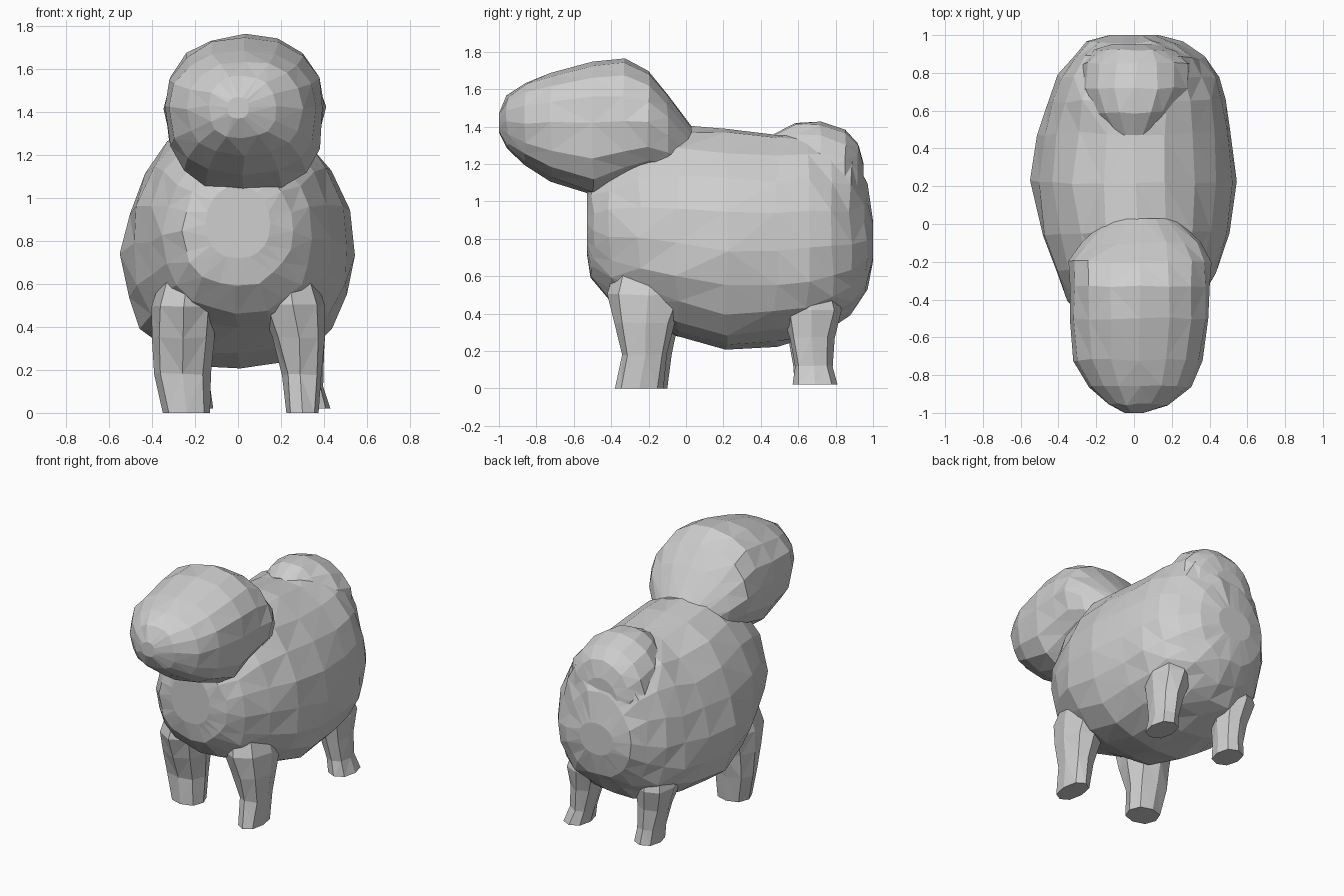
import bpy, bmesh, math, random
from mathutils import Vector

random.seed(4)
grey = bpy.data.materials.new("plain grey")
grey.diffuse_color = (0.62, 0.62, 0.62, 1)


def spow(v, e):
    return math.copysign(abs(v) ** e, v)


def loft(name, rings, jitter=0.0):
    """Skin closed rings of points into a faceted solid."""
    bm = bmesh.new()
    loops = []
    for k, ring in enumerate(rings):
        j = jitter if 0 < k < len(rings) - 1 else 0
        loops.append([bm.verts.new(p + Vector([random.uniform(-j, j) for _ in range(3)]))
                      for p in ring])
    n = len(loops[0])
    for a, b in zip(loops, loops[1:]):
        for i in range(n):
            bm.faces.new((a[i], a[(i + 1) % n], b[(i + 1) % n], b[i]))
    bm.faces.new(loops[0])
    bm.faces.new(loops[-1])
    bmesh.ops.triangulate(bm, faces=bm.faces[:])
    bmesh.ops.recalc_face_normals(bm, faces=bm.faces[:])
    me = bpy.data.meshes.new(name)
    bm.to_mesh(me)
    bm.free()
    me.materials.append(grey)
    ob = bpy.data.objects.new(name, me)
    bpy.context.collection.objects.link(ob)
    return ob


def cross_section(y, zb, zt, zw, hw, xc=0.0, n=20, e_top=1.0, e_low=0.88):
    """Rounded upright section: bottom, top, height of widest point, half width, centre."""
    pts = []
    for i in range(n):
        a = 2 * math.pi * i / n
        e = e_top if i <= n / 2 else e_low
        c, s = spow(math.cos(a), e), spow(math.sin(a), e)
        pts.append(Vector((xc + hw * c, y, zw + s * ((zt - zw) if s > 0 else (zw - zb)))))
    return pts


def leg_section(z, xc, yc, rx, ry, n=8):
    return [Vector((xc + rx * spow(math.cos(a), 0.85), yc + ry * spow(math.sin(a), 0.85), z))
            for a in (2 * math.pi * i / n for i in range(n))]


# woolly body, chest to rump
body = [
    (-0.53, 0.72, 1.06, 0.88, 0.15),
    (-0.50, 0.60, 1.15, 0.85, 0.26),
    (-0.41, 0.47, 1.24, 0.82, 0.35),
    (-0.25, 0.39, 1.34, 0.80, 0.42, 0.005),
    (-0.05, 0.27, 1.40, 0.78, 0.50, 0.01),
    (0.22, 0.20, 1.39, 0.73, 0.54),
    (0.48, 0.22, 1.365, 0.73, 0.51, 0.005),
    (0.65, 0.26, 1.37, 0.75, 0.475, 0.015),
    (0.78, 0.31, 1.36, 0.76, 0.42, 0.025),
    (0.88, 0.40, 1.31, 0.78, 0.345, 0.025),
    (0.96, 0.52, 1.10, 0.80, 0.25, 0.01),
    (1.00, 0.68, 0.90, 0.80, 0.13),
]
loft("body", [cross_section(*r) for r in body], 0.012)

# head, from muzzle to nape, with a flattish chin
head = [
    (-1.00, 1.37, 1.47, 1.42, 0.05, 0.00),
    (-0.955, 1.28, 1.57, 1.43, 0.16, 0.02),
    (-0.86, 1.20, 1.635, 1.42, 0.27, 0.03),
    (-0.72, 1.11, 1.69, 1.42, 0.345, 0.025),
    (-0.50, 1.03, 1.745, 1.42, 0.37, 0.03),
    (-0.33, 1.10, 1.76, 1.43, 0.375, 0.03),
    (-0.20, 1.15, 1.70, 1.42, 0.375, 0.03),
    (-0.10, 1.15, 1.58, 1.35, 0.31, 0.04),
    (0.03, 1.15, 1.40, 1.25, 0.18, 0.04),
]
loft("head", [cross_section(*r, n=16, e_top=0.92, e_low=0.78) for r in head], 0.007)

# rounded tail tuft blending into the rump
tail = [
    (0.47, 1.15, 1.36, 1.25, 0.12),
    (0.59, 1.00, 1.425, 1.20, 0.22),
    (0.72, 0.90, 1.43, 1.16, 0.29, 0.01),
    (0.85, 0.85, 1.385, 1.12, 0.285, 0.015),
    (0.92, 0.85, 1.31, 1.08, 0.22, 0.01),
    (0.95, 0.88, 1.20, 1.05, 0.13),
]
loft("tail", [cross_section(*r, n=16) for r in tail], 0.006)

# legs: the two sides stand slightly differently
legs = {
    "front_leg_left": [(0.0, -0.24, -0.20, 0.11, 0.10), (0.18, -0.26, -0.19, 0.135, 0.11),
                       (0.35, -0.26, -0.20, 0.145, 0.16), (0.50, -0.25, -0.20, 0.15, 0.21),
                       (0.75, -0.22, -0.17, 0.10, 0.18)],
    "front_leg_right": [(0.0, 0.30, -0.25, 0.075, 0.13), (0.18, 0.295, -0.22, 0.09, 0.12),
                        (0.35, 0.28, -0.22, 0.12, 0.16), (0.50, 0.25, -0.20, 0.15, 0.22),
                        (0.75, 0.22, -0.17, 0.10, 0.18)],
    "back_leg_left": [(0.02, -0.20, 0.69, 0.085, 0.11), (0.12, -0.21, 0.68, 0.08, 0.10),
                      (0.27, -0.23, 0.67, 0.10, 0.12), (0.42, -0.25, 0.67, 0.13, 0.16),
                      (0.60, -0.24, 0.65, 0.10, 0.13)],
    "back_leg_right": [(0.02, 0.345, 0.69, 0.085, 0.12), (0.12, 0.32, 0.68, 0.08, 0.10),
                       (0.27, 0.30, 0.67, 0.10, 0.12), (0.42, 0.28, 0.67, 0.13, 0.16),
                       (0.60, 0.26, 0.65, 0.10, 0.13)],
}
for name, rings in legs.items():
    loft(name, [leg_section(*r) for r in rings], 0.006)
